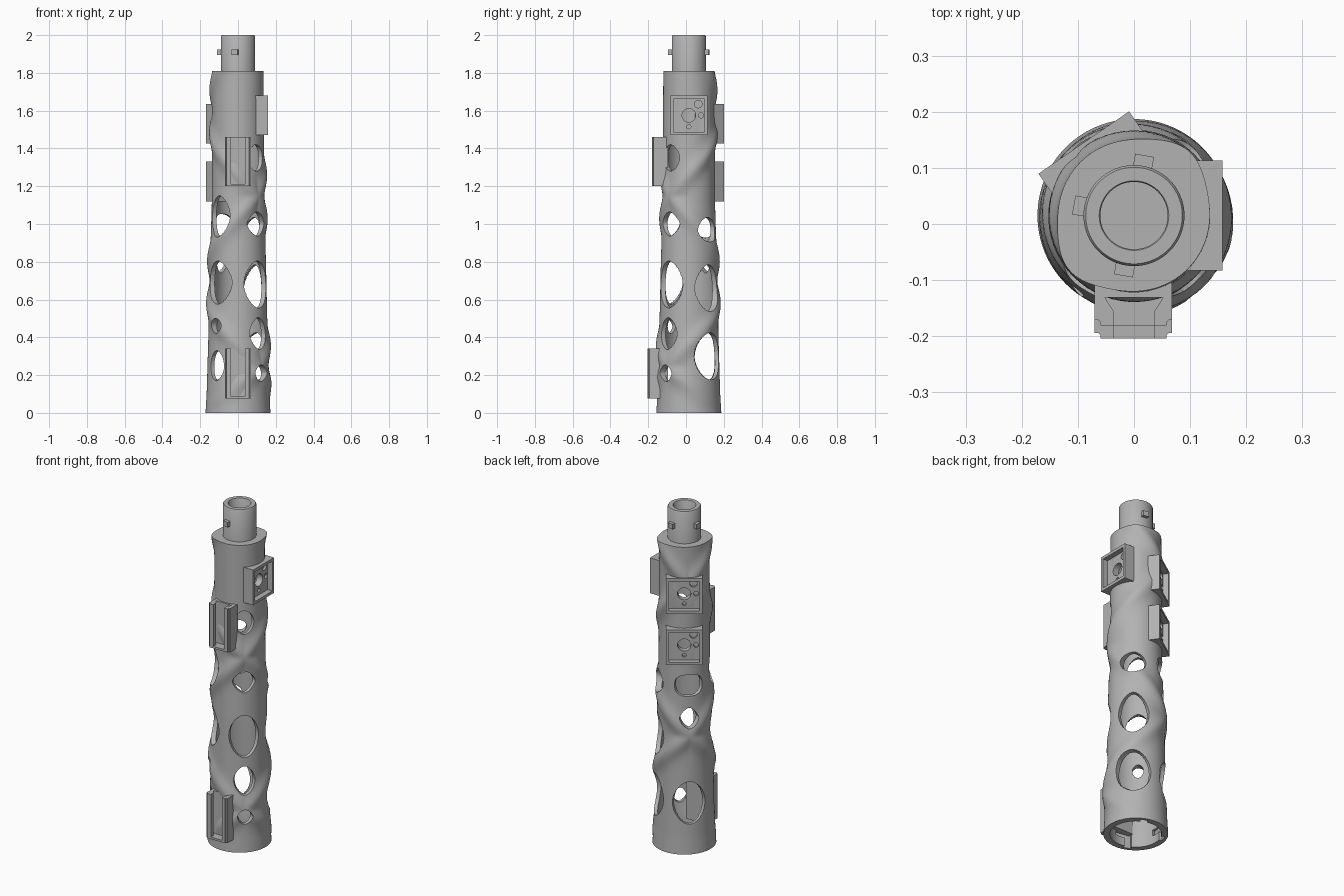
import bpy, bmesh
from math import sin, cos, pi, radians, exp, copysign
from mathutils import Matrix, Vector

if "Cube" in bpy.data.objects:
    bpy.data.objects.remove(bpy.data.objects["Cube"])

AXIS_Y = 0.015
SIDES = 128

grey = bpy.data.materials.new("plain grey")
grey.use_nodes = True
grey.diffuse_color = (0.45, 0.45, 0.45, 1)
grey.node_tree.nodes["Principled BSDF"].inputs["Base Color"].default_value = (0.45, 0.45, 0.45, 1)


def finish(name, bm):
    bmesh.ops.recalc_face_normals(bm, faces=bm.faces)
    mesh = bpy.data.meshes.new(name)
    bm.to_mesh(mesh)
    bm.free()
    mesh.materials.append(grey)
    ob = bpy.data.objects.new(name, mesh)
    ob.location.y = AXIS_Y
    bpy.context.collection.objects.link(ob)
    return ob


def cut(ob, cutter, solver='MANIFOLD'):
    """Subtract the cutter, bake the result and discard the cutter."""
    mod = ob.modifiers.new("cut", 'BOOLEAN')
    mod.operation, mod.solver, mod.object = 'DIFFERENCE', solver, cutter
    bpy.context.view_layer.update()
    deps = bpy.context.evaluated_depsgraph_get()
    result = bpy.data.meshes.new_from_object(ob.evaluated_get(deps))
    ob.modifiers.clear()
    if len(result.polygons):
        ob.data = result
    bpy.data.objects.remove(cutter)


def smooth(ob, angle=35):
    bpy.ops.object.select_all(action='DESELECT')
    ob.select_set(True)
    bpy.context.view_layer.objects.active = ob
    bpy.ops.object.shade_smooth_by_angle(angle=radians(angle))


def polar(r, t, z):
    return Vector((r * cos(t), r * sin(t), z))


def lathe(bm, rings, closed=False):
    """Skin rings; each ring is a function of angle giving (radius, z)."""
    loops = []
    for ring in rings:
        angles = [2 * pi * i / SIDES for i in range(SIDES)]
        loops.append([bm.verts.new(polar(ring(t)[0], t, ring(t)[1])) for t in angles])
    pairs = list(zip(loops, loops[1:]))
    if closed:
        pairs.append((loops[-1], loops[0]))
    for a, b in pairs:
        for i in range(SIDES):
            j = (i + 1) % SIDES
            bm.faces.new((a[i], a[j], b[j], b[i]))
    if not closed:
        bm.faces.new(loops[0])
        bm.faces.new(loops[-1])


def radial_prism(bm, outline, r0, r1):
    """Extrude an (angle, z) outline outwards from the axis."""
    a = [bm.verts.new(polar(r0, t, z)) for t, z in outline]
    b = [bm.verts.new(polar(r1, t, z)) for t, z in outline]
    bm.faces.new(a)
    bm.faces.new(b)
    for i in range(len(a)):
        j = (i + 1) % len(a)
        bm.faces.new((a[i], a[j], b[j], b[i]))


def block(bm, d0, d1, s0, s1, z0, z1, facing):
    """Box spanning depth d, sideways s and height z, turned to a facing angle."""
    m = (Matrix.Rotation(radians(facing), 4, 'Z')
         @ Matrix.Translation(((d0 + d1) / 2, (s0 + s1) / 2, (z0 + z1) / 2))
         @ Matrix.Diagonal((d1 - d0, s1 - s0, z1 - z0, 1)))
    return bmesh.ops.create_cube(bm, size=1, matrix=m)


def drill(bm, radius, d0, d1, s, z, facing):
    m = (Matrix.Rotation(radians(facing), 4, 'Z')
         @ Matrix.Translation(((d0 + d1) / 2, s, z)) @ Matrix.Rotation(pi / 2, 4, 'Y'))
    bmesh.ops.create_cone(bm, cap_ends=True, segments=24, radius1=radius,
                          radius2=radius, depth=d1 - d0, matrix=m)


# Twisted body: tapering tube with crossing helical ridges
TAPER = [(0, .172), (.1, .166), (.4, .157), (.8, .148), (1.1, .139), (1.81, .135)]


def taper(z):
    for (z0, r0), (z1, r1) in zip(TAPER, TAPER[1:]):
        if z <= z1:
            return r0 + (r1 - r0) * (z - z0) / (z1 - z0)
    return TAPER[-1][1]


def ridge(t, z):
    total = 0
    for angle in (t, 1.5 * pi - t):
        turn = (z - 0.36 - 0.9 * angle / (2 * pi)) / 0.9
        gap = (turn - round(turn)) * 0.9
        total = max(total, exp(-(gap / 0.06) ** 2))
    return 0.016 * total * min(1, max(0, (z - 0.03) / 0.15))


def outer(z):
    return lambda t: (taper(z) + ridge(t, z), z)


def inner(r, z):
    return lambda t: (r, z)


bm = bmesh.new()
rings = [outer(1.81 * i / 120) for i in range(121)]
rings += [inner(.085, 1.81), inner(.085, 1.74), inner(.115, 1.70), inner(.118, 1.1),
          inner(.13, .5), inner(.145, .16), inner(.137, .13), inner(.137, 0)]
lathe(bm, rings, closed=True)
body = finish("twisted_body", bm)

# Openings: angle, height, half width in degrees, half height, roundness
OPENINGS = [
    (-45, .21, 14, .045, 1.6), (-45, .42, 22, .085, 1.7), (-45, .68, 33, .125, 1.8),
    (-45, 1.0, 26, .065, 1.5), (-45, 1.35, 24, .07, 1.8),
    (45, .30, 35, .125, 1.9), (45, .66, 33, .125, 1.7), (45, .97, 27, .065, 1.8),
    (135, .30, 34, .125, 1.8), (135, .80, 20, .06, 1.5), (135, .99, 32, .063, 2.6),
    (-135, .25, 18, .08, 1.8), (-135, .46, 13, .04, 1.8), (-135, .69, 33, .115, 1.7),
    (-135, 1.04, 29, .11, 1.7),
]
bm = bmesh.new()
for angle, z, wide, tall, power in OPENINGS:
    outline = []
    for i in range(32):
        c, s = cos(2 * pi * i / 32), sin(2 * pi * i / 32)
        u = copysign(abs(c) ** (2 / power), c)
        v = copysign(abs(s) ** (2 / power), s)
        outline.append((radians(angle + wide * u), z + tall * v))
    radial_prism(bm, outline, 0.1, 0.26)
cut(body, finish("opening_cutter", bm))

# Bayonet slots inside the bottom socket
bm = bmesh.new()
for k in range(3):
    start = 60 + 90 * k
    corners = [(0, -.02), (16, -.02), (16, .05), (40, .05), (40, .085), (0, .085)]
    radial_prism(bm, [(radians(start + a), z) for a, z in corners], .12, .156)
cut(body, finish("bayonet_cutter", bm), 'EXACT')

# Square pocket mounts, with drilled floors
HALF = 0.098
for name, facing, z in (("side_mount", 0, 1.575), ("back_mount_lower", 124.5, 1.225),
                        ("back_mount_upper", 124.5, 1.53)):
    def pocket_cutter():
        bm = bmesh.new()
        block(bm, .127, .3, -HALF + .016, HALF - .016, z - .088, z + .088, facing)
        return finish("pocket_cutter", bm)

    def hole_cutter():
        bm = bmesh.new()
        drill(bm, .036, .06, .2, .0, z, facing)
        drill(bm, .02, .115, .2, .05, z + .06, facing)
        drill(bm, .014, .115, .2, .064, z, facing)
        drill(bm, .011, .115, .2, 0, z - .06, facing)
        return finish("hole_cutter", bm)

    bm = bmesh.new()
    block(bm, .09, .158, -HALF, HALF, z - .105, z + .105, facing)
    mount = finish(name, bm)
    for part in (mount, body):
        cut(part, pocket_cutter())
        cut(part, hole_cutter())
    smooth(mount)
smooth(body)

# Front rail clips with a dovetail channel open at the top
for name, z0, z1, front in (("upper_clip", 1.2, 1.46, .196), ("lower_clip", .075, .34, .219)):
    bm = bmesh.new()
    block(bm, .11, front, -.07, .068, z0, z1, -90)
    upright = [e for e in bm.edges if abs(e.verts[0].co.z - e.verts[1].co.z) > .1
               and e.verts[0].co.y < -.15]
    bmesh.ops.bevel(bm, geom=upright, offset=.01, segments=3, affect='EDGES')
    clip = finish(name, bm)
    bm = bmesh.new()
    channel = [(-.036, front + .02), (.036, front + .02), (.036, front - .025),
               (.052, front - .05), (-.052, front - .05), (-.036, front - .025)]
    face = bm.faces.new([bm.verts.new((x, -d, z0 + .012)) for x, d in channel])
    grown = bmesh.ops.extrude_face_region(bm, geom=[face])["geom"]
    tops = [v for v in grown if isinstance(v, bmesh.types.BMVert)]
    bmesh.ops.translate(bm, verts=tops, vec=(0, 0, z1 - z0))
    cut(clip, finish("channel_cutter", bm))
    smooth(clip)

# Neck with a blind bore and a softened rim
bm = bmesh.new()
lathe(bm, [inner(.09, 1.73), inner(.09, 1.994), inner(.086, 2.0), inner(.062, 2.0),
           inner(.06, 1.997), inner(.06, 1.8)])
smooth(finish("neck", bm))

# Three locking pins on the neck
bm = bmesh.new()
for facing in (80, 170, 260):
    block(bm, .08, .109, -.017, .017, 1.895, 1.925, facing)
finish("locking_pins", bm)
